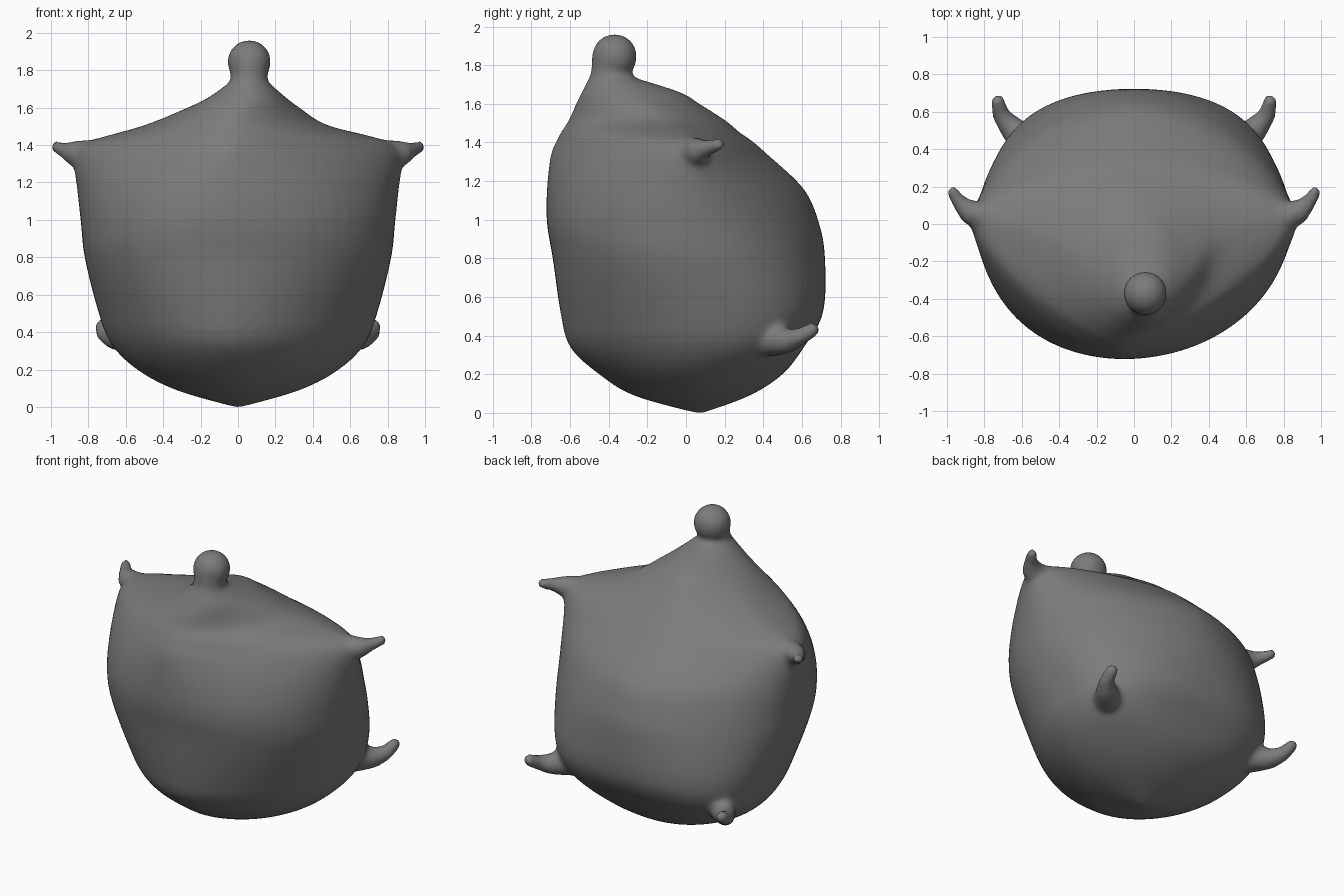
import bpy
import bmesh
from math import cos, sin, pi, copysign
from mathutils import Vector, Matrix

default_cube = bpy.data.objects.get("Cube")
if default_cube:
    bpy.data.objects.remove(default_cube, do_unlink=True)

# One plain grey for the whole skin
grey = bpy.data.materials.new("soft_grey")
grey.use_nodes = True
colour = (0.2, 0.2, 0.2, 1)
grey.diffuse_color = colour
grey.node_tree.nodes["Principled BSDF"].inputs["Base Color"].default_value = colour


def power(value, exponent):
    return copysign(abs(value) ** exponent, value)


def smooth_rows(rows, steps=5):
    """Add sections between the given ones along a smooth spline."""
    rows = [Vector(row) for row in rows]
    result = []
    for i in range(len(rows) - 1):
        a, b, c = rows[max(i - 1, 0)], rows[i], rows[i + 1]
        d = rows[min(i + 2, len(rows) - 1)]
        for k in range(steps):
            t = k / steps
            result.append(b + (c - a) * (t / 2)
                          + (a * 2 - b * 5 + c * 4 - d) * (t * t / 2)
                          + (b * 3 - a - c * 3 + d) * (t ** 3 / 2))
    return result + [rows[-1]]


def add_loft(bm, sections, lean, sides=64):
    """Skin a stack of rounded sections whose front leans sideways."""
    rings = []
    for z, centre, width, front, back, widest, front_round, back_round in sections:
        ring = []
        for i in range(sides):
            angle = 2 * pi * i / sides
            c, s = cos(angle), sin(angle)
            depth = back - widest if s > 0 else widest - front
            roundness = back_round if s > 0 else front_round
            x = centre + width * (power(c, 2 / roundness) + lean * min(s, 0) ** 2)
            y = widest + depth * power(s, 2 / roundness)
            ring.append(bm.verts.new((x, y, z)))
        rings.append(ring)
    for low, high in zip(rings, rings[1:]):
        for i in range(sides):
            j = (i + 1) % sides
            bm.faces.new((low[i], low[j], high[j], high[i]))
    bm.faces.new(rings[0][::-1])
    bm.faces.new(rings[-1])


def add_ball(bm, centre, radius):
    bmesh.ops.create_uvsphere(bm, u_segments=20, v_segments=14, radius=radius,
                              matrix=Matrix.Translation(centre))


def add_limb(bm, path, side=1, steps=8):
    """Sweep a tapering rounded limb along a path of (x, y, z, radius)."""
    for start, end in zip(path, path[1:]):
        for k in range(steps + 1):
            x, y, z, radius = Vector(start).lerp(Vector(end), k / steps)
            add_ball(bm, Vector((side * x, y, z)), radius)


bm = bmesh.new()

# Plump body: height, centre x, half width, front y, back y, widest y,
# front roundness, back roundness
add_loft(bm, smooth_rows([
    (0.00, 0.00, 0.02, 0.05, 0.09, 0.07, 2, 2),
    (0.09, 0.00, 0.33, -0.27, 0.33, 0.06, 1.8, 2),
    (0.20, 0.00, 0.54, -0.45, 0.50, 0.08, 1.8, 2.2),
    (0.34, 0.00, 0.68, -0.60, 0.61, 0.12, 1.8, 2.7),
    (0.52, 0.00, 0.75, -0.65, 0.71, 0.12, 1.95, 2.5),
    (0.80, 0.00, 0.82, -0.69, 0.72, 0.07, 2.15, 2),
    (0.98, 0.00, 0.84, -0.72, 0.69, 0.05, 2.1, 1.8),
    (1.16, 0.00, 0.86, -0.72, 0.61, 0.04, 1.85, 1.65),
    (1.34, 0.00, 0.88, -0.70, 0.42, 0.04, 1.5, 1.5),
    (1.41, 0.00, 0.83, -0.67, 0.34, 0.03, 1.45, 1.45),
    (1.45, 0.00, 0.70, -0.65, 0.28, 0.00, 1.55, 1.5),
    (1.51, -0.01, 0.48, -0.61, 0.21, -0.07, 1.7, 1.7),
    (1.60, 0.03, 0.30, -0.57, 0.07, -0.20, 1.8, 1.8),
    (1.66, 0.05, 0.20, -0.54, -0.03, -0.30, 2, 2),
    (1.74, 0.06, 0.10, -0.50, -0.28, -0.39, 2, 2),
]), lean=-0.06)

# Round head on a short neck
add_limb(bm, [(0.06, -0.40, 1.68, 0.10), (0.06, -0.39, 1.80, 0.10)])
add_ball(bm, Vector((0.06, -0.37, 1.845)), 0.118)

# Paired arms and feet, each curling towards the back
arm = [(0.77, 0.03, 1.34, 0.09), (0.87, 0.06, 1.355, 0.068),
       (0.92, 0.10, 1.37, 0.045), (0.97, 0.17, 1.39, 0.034)]
foot = [(0.58, 0.44, 0.38, 0.09), (0.66, 0.52, 0.37, 0.065),
        (0.71, 0.58, 0.39, 0.048), (0.728, 0.655, 0.43, 0.04)]
for side in (1, -1):
    add_limb(bm, arm, side)
    add_limb(bm, foot, side)

mesh = bpy.data.meshes.new("plump_body")
bm.to_mesh(mesh)
bm.free()
mesh.materials.append(grey)
body = bpy.data.objects.new("plump_body", mesh)
bpy.context.collection.objects.link(body)

# Fuse everything into one skin and soften the joins
fuse = body.modifiers.new("fuse", "REMESH")
fuse.mode = "VOXEL"
fuse.voxel_size = 0.018
fuse.use_smooth_shade = True
soften = body.modifiers.new("soften", "SMOOTH")
soften.factor = 0.5
soften.iterations = 10
